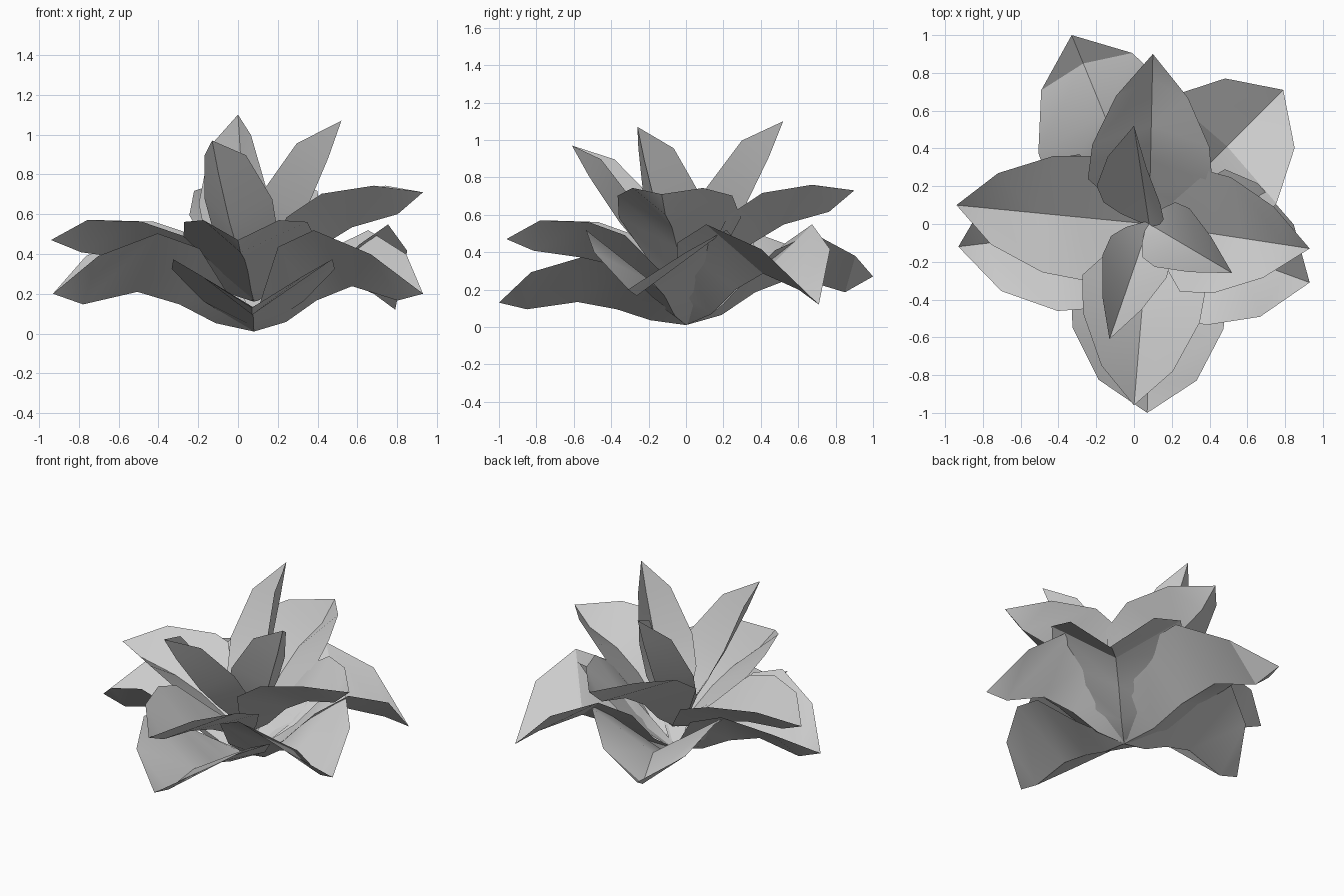
import bpy, math
from mathutils import Vector, Matrix

if "Cube" in bpy.data.objects:
    bpy.data.objects.remove(bpy.data.objects["Cube"])

CENTRE = Vector((0.08, 0.0, 0.0))
STEPS = (0.0, 0.19, 0.37, 0.58, 0.85, 1.0)   # stations along each petal


def petal(name, layer, tip, rise=None, cup=1.0, roll=0):
    """Creased petal: central rib with two raised edges, running from centre to tip."""
    base, bend, widths, lifts = layer
    tip = Vector(tip)
    rise = rise or tip.z - base
    flat = Vector((tip.x, tip.y, 0)) - CENTRE
    out = flat.normalized()
    chord = (tip - CENTRE - Vector((0, 0, base))).normalized()
    side = Vector((-out.y, out.x, 0))
    twist = Matrix.Rotation(math.radians(roll), 3, chord)
    up = twist @ chord.cross(side) * cup
    side = twist @ side
    verts, faces = [], []
    for t, b, w, h in zip(STEPS, bend, widths, lifts):
        rib = CENTRE + flat * t + Vector((0, 0, base + b * rise))
        verts += [rib + side * w + up * h, rib, rib - side * w + up * h]
    verts.append(tip)
    n = len(bend)
    for a in range(0, 3 * n - 3, 3):
        b = a + 3
        faces += [(a, a + 1, b + 1, b), (a + 1, a + 2, b + 2, b + 1)]
    a, end = 3 * n - 3, 3 * n
    faces += [(a, a + 1, end), (a + 1, a + 2, end)]
    mesh = bpy.data.meshes.new(name)
    mesh.from_pydata(verts, [], faces)
    obj = bpy.data.objects.new(name, mesh)
    bpy.context.collection.objects.link(obj)
    bpy.context.view_layer.objects.active = obj
    obj.select_set(True)
    bpy.ops.object.shade_smooth_by_angle(angle=math.radians(30))
    obj.select_set(False)


# Layers: base height, rib bend, edge half-widths, edge lifts
OUTER = (0.01, (0, 0.2, 0.65, 0.95, 0.65),
         (0.03, 0.25, 0.41, 0.40, 0.26), (0.01, 0.12, 0.22, 0.23, 0.19))
MIDDLE = (0.16, (0, 0.2, 0.48, 0.68, 0.8),
          (0.03, 0.19, 0.33, 0.31, 0.19), (0.01, 0.11, 0.19, 0.20, 0.17))
INNER = (0.22, (0, 0.1, 0.25, 0.45, 0.78),
         (0.02, 0.11, 0.17, 0.18, 0.11), (0.01, 0.09, 0.15, 0.18, 0.14))

# Outer ring of five drooping petals
petal("outer_petal_front", OUTER, (0.07, -1.0, 0.13), 0.13, 1.05)
petal("outer_petal_left", OUTER, (-0.93, -0.12, 0.2), 0.21, 1.3)
petal("outer_petal_right", OUTER, (0.93, -0.31, 0.2), 0.24, 1.25)
petal("outer_petal_back_right", OUTER, (0.79, 0.71, 0.12), 0.29, 1.15)
petal("outer_petal_back_left", OUTER, (-0.33, 1.0, 0.27), 0.27, 1.05)

# Middle ring of four
petal("middle_petal_front", MIDDLE, (0.0, -0.96, 0.47))
petal("middle_petal_left", MIDDLE, (-0.94, 0.10, 0.47))
petal("middle_petal_right", MIDDLE, (0.93, -0.13, 0.71))
petal("middle_petal_back", MIDDLE, (0.10, 0.90, 0.73))

# Upright inner petals
petal("inner_petal_back", INNER, (0.0, 0.52, 1.10), roll=-28)
petal("inner_petal_right", INNER, (0.52, -0.26, 1.07))
petal("inner_petal_front", INNER, (-0.13, -0.61, 0.97))
